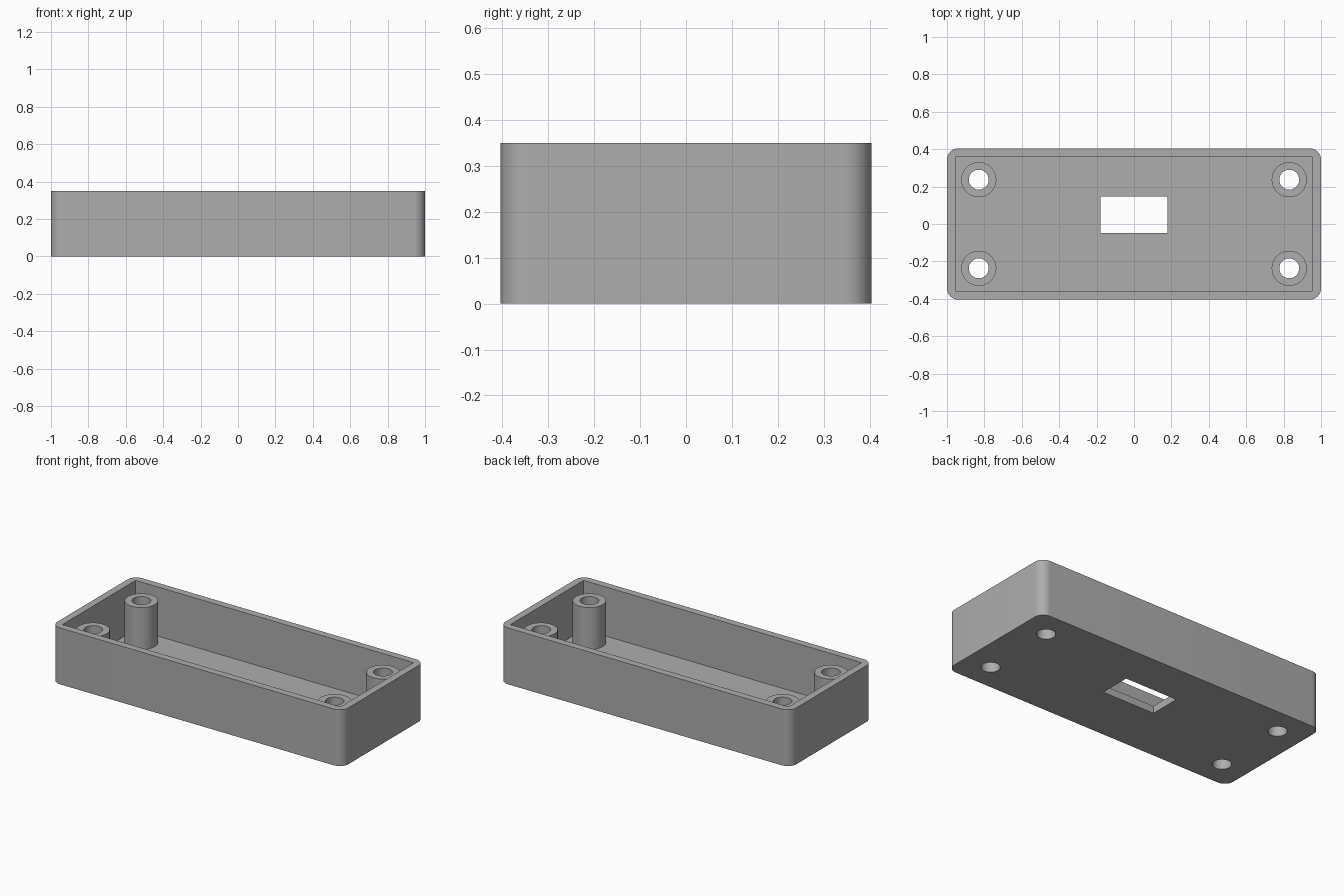
import bpy
import bmesh
import math

cube = bpy.data.objects.get("Cube")
if cube:
    bpy.data.objects.remove(cube, do_unlink=True)

HX, HY, H = 1.0, 0.404, 0.35
WALL = 0.045
CORNER = 0.06
POST_X, POST_Y = 0.83, 0.237
POST_R, HOLE_R = 0.094, 0.053

grey = bpy.data.materials.new("plastic_grey")
grey.use_nodes = True
GREY = (0.42, 0.42, 0.42, 1)
grey.diffuse_color = GREY
grey.node_tree.nodes["Principled BSDF"].inputs["Base Color"].default_value = GREY


def circle(cx, cy, r, n=48):
    return [(cx + r * math.cos(2 * math.pi * i / n),
             cy + r * math.sin(2 * math.pi * i / n)) for i in range(n)]


def rectangle(x0, x1, y0, y1):
    return [(x0, y0), (x1, y0), (x1, y1), (x0, y1)]


def rounded(hx, hy, r, n=10):
    pts = []
    for k, (sx, sy) in enumerate([(1, 1), (-1, 1), (-1, -1), (1, -1)]):
        for i in range(n + 1):
            a = (k + i / n) * math.pi / 2
            pts.append((sx * (hx - r) + r * math.cos(a),
                        sy * (hy - r) + r * math.sin(a)))
    return pts


def prism(name, outline, z0, z1):
    """Extrude a flat outline upward into a solid."""
    bm = bmesh.new()
    face = bm.faces.new([bm.verts.new((x, y, z0)) for x, y in outline])
    up = bmesh.ops.extrude_face_region(bm, geom=[face])["geom"]
    for v in up:
        if isinstance(v, bmesh.types.BMVert):
            v.co.z = z1
    bmesh.ops.recalc_face_normals(bm, faces=bm.faces)
    mesh = bpy.data.meshes.new(name)
    bm.to_mesh(mesh)
    bm.free()
    obj = bpy.data.objects.new(name, mesh)
    bpy.context.collection.objects.link(obj)
    mesh.materials.append(grey)
    return obj


def combine(target, tool, operation):
    """Apply a boolean and discard its tool."""
    bpy.context.view_layer.objects.active = target
    mod = target.modifiers.new("boolean", "BOOLEAN")
    mod.operation = operation
    mod.solver = "EXACT"
    mod.object = tool
    bpy.ops.object.modifier_apply(modifier=mod.name)
    bpy.data.objects.remove(tool, do_unlink=True)


# Open tray with rounded outside corners and a square cavity
tray = prism("enclosure_tray", rounded(HX, HY, CORNER), 0, H)
ix, iy = HX - WALL, HY - WALL
combine(tray, prism("cavity", rectangle(-ix, ix, -iy, iy), WALL, H + 0.1), "DIFFERENCE")

# Four hollow screw posts, drilled through the floor
for sx in (-1, 1):
    for sy in (-1, 1):
        x, y = sx * POST_X, sy * POST_Y
        combine(tray, prism("post", circle(x, y, POST_R), WALL / 2, H - WALL), "UNION")
        combine(tray, prism("drill", circle(x, y, HOLE_R), -0.1, H + 0.1), "DIFFERENCE")

# Rectangular opening in the floor
combine(tray, prism("opening", rectangle(-0.18, 0.18, -0.048, 0.147), -0.1, 0.2), "DIFFERENCE")

# Smooth curved walls, crisp edges
bpy.ops.object.select_all(action="DESELECT")
tray.select_set(True)
bpy.context.view_layer.objects.active = tray
bpy.ops.object.shade_smooth_by_angle(angle=math.radians(30))
